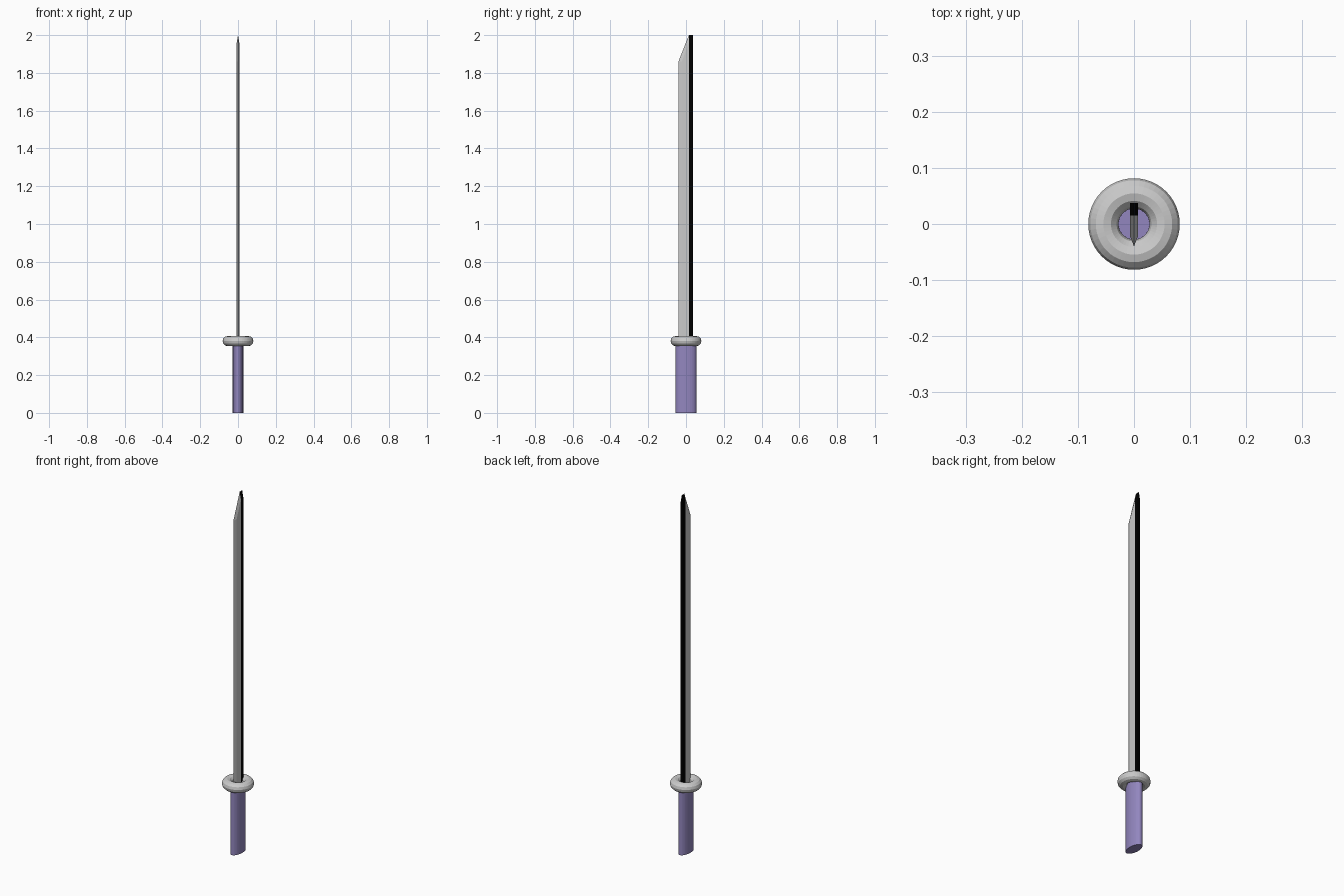
import bpy, bmesh

if "Cube" in bpy.data.objects:
    bpy.data.objects.remove(bpy.data.objects["Cube"])


def material(name, rgb):
    m = bpy.data.materials.new(name)
    m.diffuse_color = (*rgb, 1)
    m.use_nodes = True
    m.node_tree.nodes["Principled BSDF"].inputs["Base Color"].default_value = m.diffuse_color
    return m


def blade_part(name, bm):
    bmesh.ops.remove_doubles(bm, verts=bm.verts, dist=1e-5)
    bmesh.ops.recalc_face_normals(bm, faces=bm.faces)
    me = bpy.data.meshes.new(name)
    bm.to_mesh(me)
    bm.free()
    ob = bpy.data.objects.new(name, me)
    bpy.context.collection.objects.link(ob)
    return ob


BASE, HALF, SPLIT, SPINE = 0.37, 0.007, 0.015, 0.037

# handle: oval cylinder
bpy.ops.mesh.primitive_cylinder_add(vertices=32, radius=1, depth=0.37, location=(0, 0, 0.185))
handle = bpy.context.object
handle.name = "handle"
handle.scale = (0.028, 0.055, 1)
handle.data.materials.append(material("purple_grip", (0.29, 0.24, 0.52)))

# guard: ring around the base of the blade
bpy.ops.mesh.primitive_torus_add(major_segments=48, minor_segments=12,
                                 major_radius=0.0545, minor_radius=0.027,
                                 location=(0, 0, 0.38))
bpy.context.object.name = "guard"

# cutting blade: flat cheeks ground down to a sharp edge and slanted tip
bm = bmesh.new()
edge_pts = [(SPLIT, BASE), (-0.04, BASE), (-0.04, 1.86), (SPLIT, 2.0)]
cheek_pts = [(SPLIT, BASE), (-0.022, BASE), (-0.022, 1.86), (SPLIT, 1.96)]
edge = [bm.verts.new((0, y, z)) for y, z in edge_pts]
sides = []
for s in (-1, 1):
    cheek = [bm.verts.new((s * HALF, y, z)) for y, z in cheek_pts]
    bm.faces.new(cheek)
    for i in range(3):
        bm.faces.new((cheek[i], cheek[i + 1], edge[i + 1], edge[i]))
    sides.append(cheek)
a, b = sides
bm.faces.new((a[0], a[3], edge[3], b[3], b[0], edge[0]))
blade_part("blade", bm)

# dark spine: bar with a narrow ridged top
bm = bmesh.new()
profile = [(-HALF, BASE), (HALF, BASE), (HALF, 1.96), (0, 2.0), (-HALF, 1.96)]
face = bm.faces.new([bm.verts.new((x, SPLIT, z)) for x, z in profile])
ext = bmesh.ops.extrude_face_region(bm, geom=[face], use_keep_orig=True)
bmesh.ops.translate(bm, vec=(0, SPINE - SPLIT, 0),
                    verts=[v for v in ext["geom"] if isinstance(v, bmesh.types.BMVert)])
spine = blade_part("blade_spine", bm)
spine.data.materials.append(material("black_spine", (0.0, 0.0, 0.0)))
